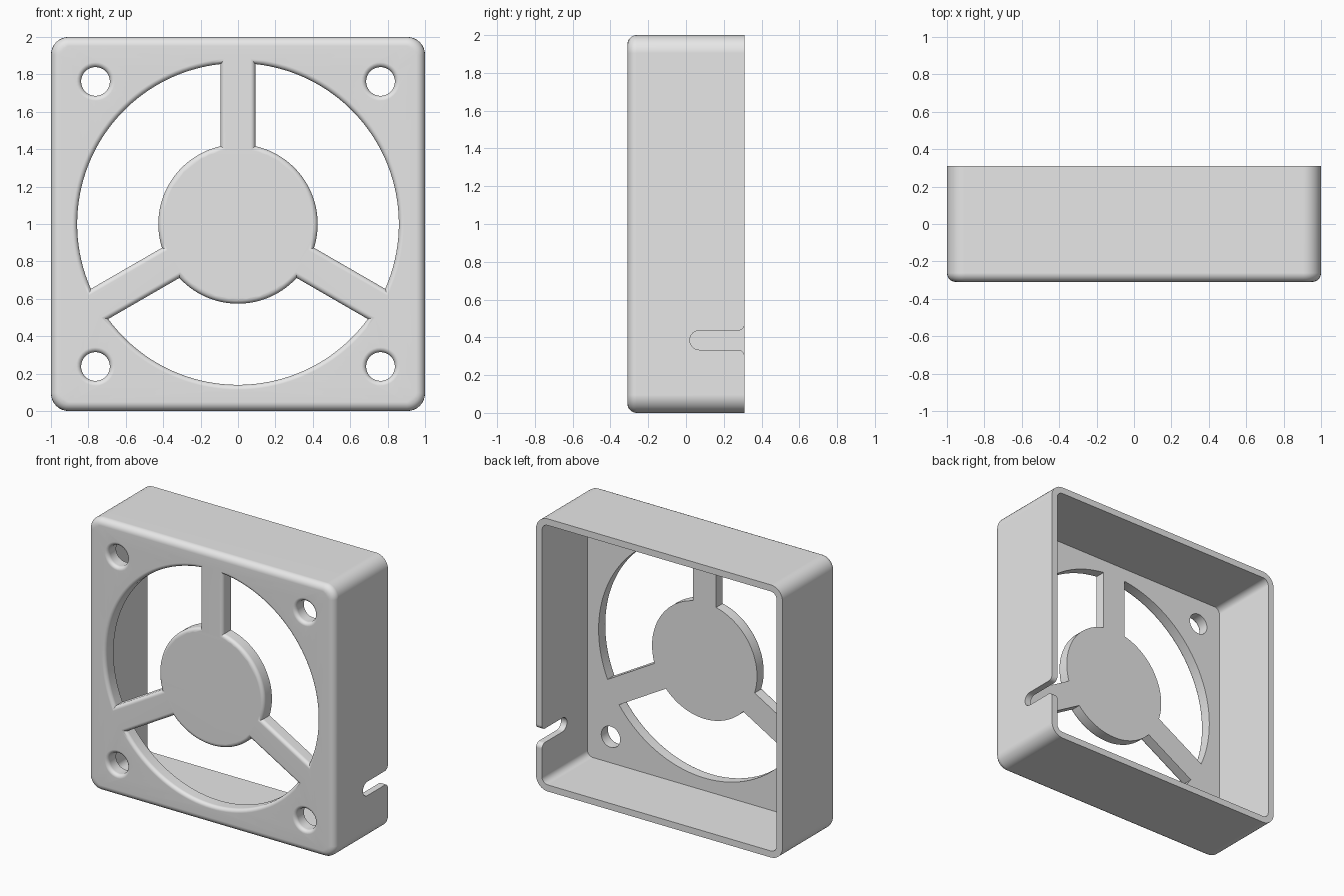
import bpy, bmesh, math
from mathutils import Vector

if "Cube" in bpy.data.objects:
    bpy.data.objects.remove(bpy.data.objects["Cube"])

FRONT, BACK = -0.31, 0.31      # depth of the housing
PLATE = FRONT + 0.095          # inner side of the front plate
WALL = 0.048


def arc(cx, cz, r, a0, a1, n):
    return [Vector((cx + r * math.cos(a0 + (a1 - a0) * i / n),
                    cz + r * math.sin(a0 + (a1 - a0) * i / n))) for i in range(n + 1)]


def rounded_square(half, r):
    pts = []
    for k, (sx, sz) in enumerate([(1, 1), (-1, 1), (-1, -1), (1, -1)]):
        a = k * math.pi / 2
        pts += arc(sx * (half - r), sz * (half - r), r, a, a + math.pi / 2, 8)
    return pts


def opening(t0, t1, r_out, r_hub, half_w):
    # wedge-shaped air opening between two spokes
    a, b = math.asin(half_w / r_out), math.asin(half_w / r_hub)
    return (arc(0, 0, r_out, t0 + a, t1 - a, 40)
            + arc(0, 0, r_hub, t1 - b, t0 + b, 28))


def offset(loop, d):
    # move a counter-clockwise outline outward by d with mitred corners
    out = []
    for i, p in enumerate(loop):
        e0 = (p - loop[i - 1]).normalized()
        e1 = (loop[(i + 1) % len(loop)] - p).normalized()
        n0, n1 = Vector((e0.y, -e0.x)), Vector((e1.y, -e1.x))
        out.append(p + (n0 + n1) * (d / (1 + n0.dot(n1))))
    return out


def fillet_rows(loop, r, sign, steps=5):
    rows = []
    for k in range(steps + 1):
        a = k / steps * math.pi / 2
        rows.append((offset(loop, sign * r * (1 - math.sin(a))),
                     FRONT + r * (1 - math.cos(a))))
    return rows


def ring_edges(bm, ring):
    return [bm.edges.get((ring[i - 1], ring[i])) for i in range(len(ring))]


def skin(bm, rows):
    # join successive outlines with quads; return the first and last edge loops
    rings = [[bm.verts.new((p.x, y, p.y + 1)) for p in loop] for loop, y in rows]
    for a, b in zip(rings, rings[1:]):
        for i in range(len(a)):
            bm.faces.new((a[i - 1], a[i], b[i], b[i - 1]))
    return ring_edges(bm, rings[0]), ring_edges(bm, rings[-1])


def make_object(name, bm):
    bmesh.ops.recalc_face_normals(bm, faces=bm.faces)
    mesh = bpy.data.meshes.new(name)
    bm.to_mesh(mesh)
    bm.free()
    ob = bpy.data.objects.new(name, mesh)
    bpy.context.collection.objects.link(ob)
    return ob


# Housing: outer wall, rear rim and inner wall
bm = bmesh.new()
outer = rounded_square(1.0, 0.095)
inner = rounded_square(1.0 - WALL, 0.095 - WALL)
chains = [fillet_rows(outer, 0.048, -1) + [(outer, BACK), (inner, BACK), (inner, PLATE)]]

# Screw holes and the three air openings
cutouts = [arc(sx * 0.762, sz * 0.762, 0.077, 0, 2 * math.pi, 32)[:-1]
           for sx in (-1, 1) for sz in (-1, 1)]
cutouts += [opening(math.radians(t), math.radians(t + 120), 0.86, 0.426, 0.093)
            for t in (90, 210, 330)]
chains += [fillet_rows(c, 0.026, 1) + [(c, PLATE)] for c in cutouts]

# Front plate faces, with hub and spokes left between the openings
front_edges, back_edges = [], []
for chain in chains:
    first, last = skin(bm, chain)
    front_edges += first
    back_edges += last
for edges in (front_edges, back_edges):
    bmesh.ops.triangle_fill(bm, edges=edges, use_beauty=True)
housing = make_object("fan_housing", bm)

# Cable slot with a flared mouth in the right wall
zc, h, f = 0.385 - 1, 0.051, 0.035
slot = arc(0.02 + h, zc, h, math.pi / 2, 1.5 * math.pi, 12)
slot += arc(BACK - f, zc - h - f, f, math.pi / 2, 0, 6)
slot += [Vector((0.4, zc - h - f)), Vector((0.4, zc + h + f))]
slot += arc(BACK - f, zc + h + f, f, 0, -math.pi / 2, 6)
bm = bmesh.new()
face = bm.faces.new([bm.verts.new((0.9, p.x, p.y + 1)) for p in slot])
ext = bmesh.ops.extrude_face_region(bm, geom=[face])
bmesh.ops.translate(bm, vec=(0.2, 0, 0),
                    verts=[v for v in ext["geom"] if isinstance(v, bmesh.types.BMVert)])
cutter = make_object("slot_cutter", bm)
cutter.hide_render = True

bpy.context.view_layer.objects.active = housing
housing.select_set(True)
cut = housing.modifiers.new("cable_slot", 'BOOLEAN')
cut.operation, cut.object, cut.solver = 'DIFFERENCE', cutter, 'EXACT'
bpy.ops.object.modifier_apply(modifier=cut.name)
bpy.data.objects.remove(cutter)

# Smooth fillets, crisp edges, single grey colour
bpy.ops.object.shade_smooth_by_angle(angle=math.radians(32))
normals = housing.modifiers.new("flat_faces", 'WEIGHTED_NORMAL')
normals.keep_sharp = True
grey = bpy.data.materials.new("light_grey")
grey.diffuse_color = (0.8, 0.8, 0.8, 1)
grey.use_nodes = True
grey.node_tree.nodes["Principled BSDF"].inputs["Base Color"].default_value = grey.diffuse_color
housing.data.materials.clear()
housing.data.materials.append(grey)
